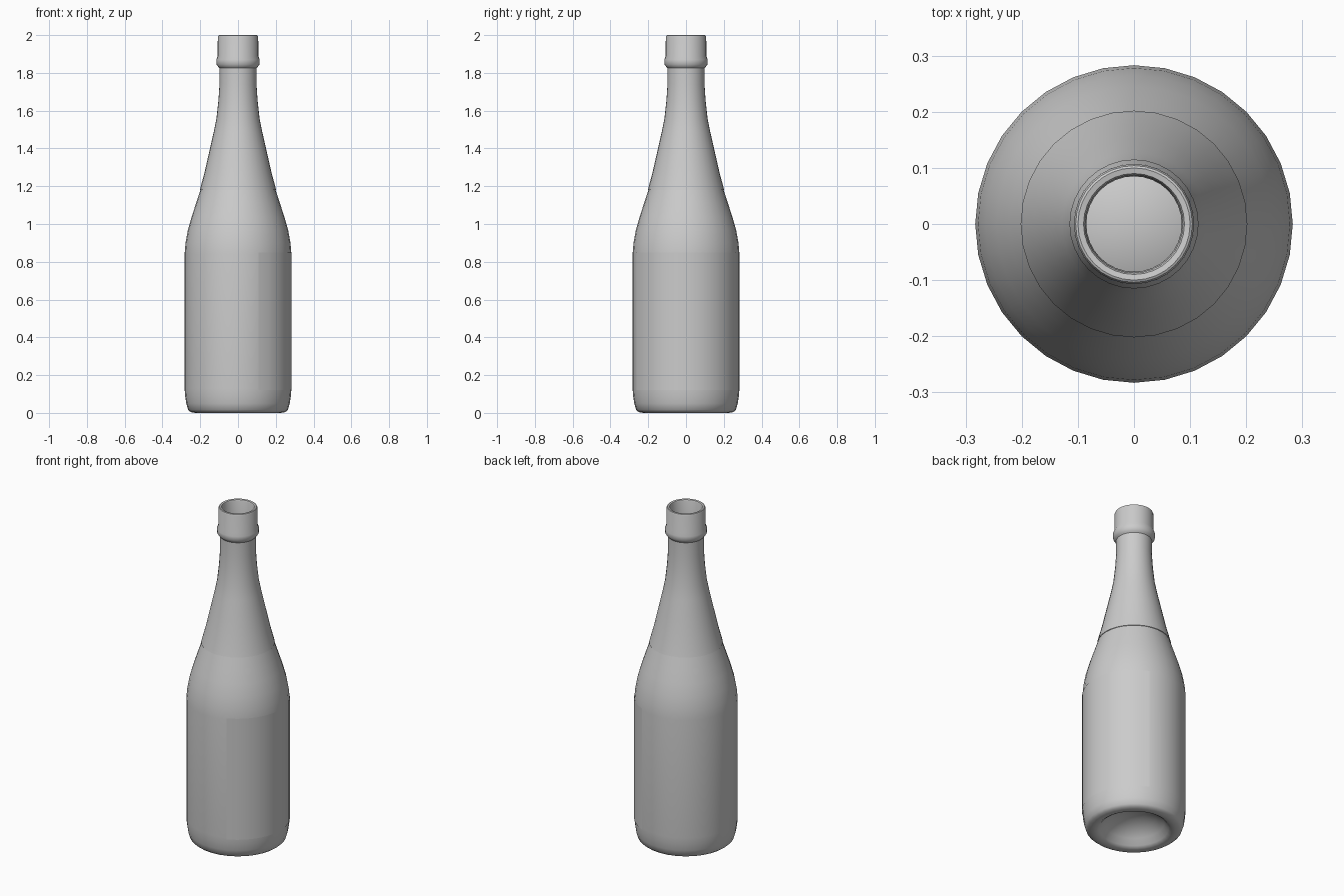
import bpy, bmesh
from math import cos, sin, pi, radians

if "Cube" in bpy.data.objects:
    bpy.data.objects.remove(bpy.data.objects["Cube"])

SEG = 32

def lathe(name, profile, first=0, count=SEG, smooth=35):
    """Revolve (radius, z) points about z through count segments."""
    bm = bmesh.new()
    full = count == SEG
    rings = []
    for r, z in profile:
        if r == 0:
            rings.append([bm.verts.new((0, 0, z))])
            continue
        n = count if full else count + 1
        rings.append([bm.verts.new((r * cos(2 * pi * (first + i) / SEG),
                                    r * sin(2 * pi * (first + i) / SEG), z))
                      for i in range(n)])
    for a, b in zip(rings, rings[1:]):
        for i in range(count):
            j = (i + 1) % SEG if full else i + 1
            quad = [a[i % len(a)], a[j % len(a)], b[j % len(b)], b[i % len(b)]]
            bm.faces.new(list(dict.fromkeys(quad)))
    if full:
        bmesh.ops.recalc_face_normals(bm, faces=bm.faces)
    me = bpy.data.meshes.new(name)
    bm.to_mesh(me)
    bm.free()
    ob = bpy.data.objects.new(name, me)
    bpy.context.collection.objects.link(ob)
    bpy.context.view_layer.objects.active = ob
    bpy.ops.object.select_all(action='DESELECT')
    ob.select_set(True)
    bpy.ops.object.shade_smooth_by_angle(angle=radians(smooth))
    return ob

# Hollow bottle: punt, base, body, shoulder, foil step, neck, bead, lip, inner wall
punt = [(0, 0.11), (0.06, 0.104), (0.12, 0.08), (0.165, 0.045), (0.19, 0.012)]
base = [(0.205, 0.002), (0.225, 0), (0.25, 0.004), (0.264, 0.016),
        (0.274, 0.05), (0.28, 0.09), (0.283, 0.13)]
shoulder = [(0.283, 0.84), (0.278, 0.9), (0.265, 0.97), (0.245, 1.04),
            (0.222, 1.11), (0.199, 1.18)]
foil = [(0.202, 1.181), (0.178, 1.27), (0.153, 1.38), (0.128, 1.49), (0.114, 1.56),
        (0.104, 1.65), (0.098, 1.74), (0.098, 1.825)]
lip = [(0.105, 1.832), (0.114, 1.845), (0.115, 1.87), (0.108, 1.888), (0.107, 1.99),
       (0.104, 1.998), (0.1, 2.0), (0.09, 1.998), (0.087, 1.99)]
inner = [(0.085, 1.75), (0.092, 1.65), (0.102, 1.56), (0.141, 1.38), (0.187, 1.18),
         (0.233, 1.04), (0.266, 0.9), (0.271, 0.84), (0.271, 0.13), (0.262, 0.06),
         (0.235, 0.02), (0.2, 0.025), (0.17, 0.057), (0.12, 0.092), (0.06, 0.116), (0, 0.122)]
lathe("bottle", punt + base + shoulder + foil + lip + inner)

# Paper label wrapped around the right side
lathe("label", [(0.2845, 0.12), (0.2845, 0.85)], first=-6, count=12)
